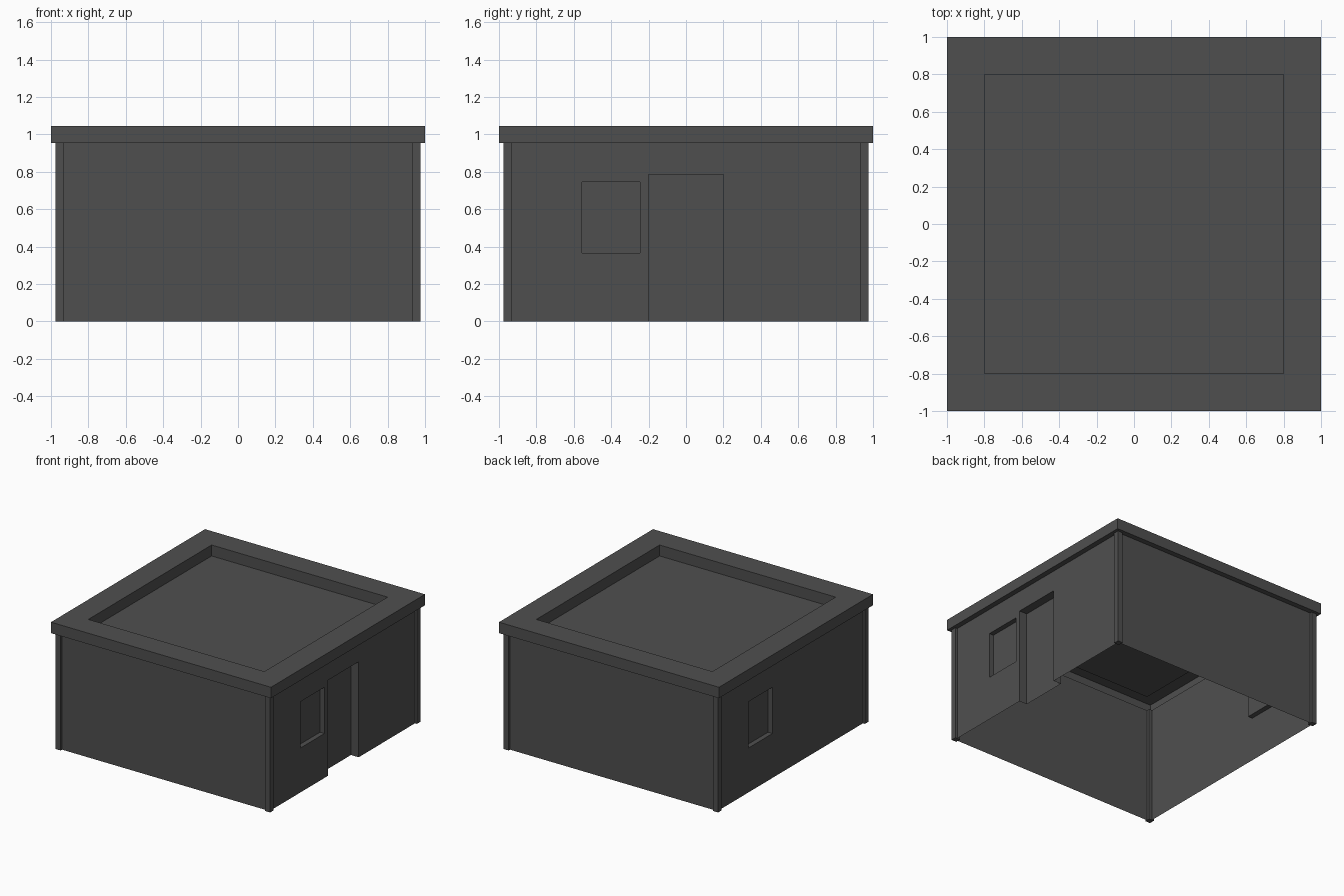
import bpy, bmesh, math
from mathutils import Matrix

if "Cube" in bpy.data.objects:
    bpy.data.objects.remove(bpy.data.objects["Cube"])

WALL = 0.957      # wall plane distance from centre
EAVE = 0.955      # underside of the roof slab
TOP = 1.045

grey = bpy.data.materials.new("dark grey")
grey.diffuse_color = (0.078, 0.078, 0.078, 1)
grey.use_nodes = True
grey.node_tree.nodes["Principled BSDF"].inputs["Base Color"].default_value = grey.diffuse_color


def quad(bm, *pts):
    bm.faces.new([bm.verts.new(p) for p in pts])


def finish(name, bm, turn=0):
    bmesh.ops.remove_doubles(bm, verts=bm.verts, dist=1e-5)
    bm.transform(Matrix.Rotation(math.radians(turn), 4, 'Z'))
    mesh = bpy.data.meshes.new(name)
    bm.to_mesh(mesh)
    bm.free()
    mesh.materials.append(grey)
    ob = bpy.data.objects.new(name, mesh)
    bpy.context.collection.objects.link(ob)
    return ob


def wall(name, turn, openings=()):
    """Thin wall facing +x with recessed openings (y0, y1, z0, z1, depth)."""
    bm = bmesh.new()
    ys = sorted({-WALL, WALL, *(v for o in openings for v in o[:2])})
    zs = sorted({0, EAVE, *(v for o in openings for v in o[2:4])})
    for a, b in zip(ys, ys[1:]):
        for c, d in zip(zs, zs[1:]):
            my, mz = (a + b) / 2, (c + d) / 2
            if any(o[0] < my < o[1] and o[2] < mz < o[3] for o in openings):
                continue
            quad(bm, (WALL, a, c), (WALL, b, c), (WALL, b, d), (WALL, a, d))
    for y0, y1, z0, z1, depth in openings:
        x, i = WALL, WALL - depth
        quad(bm, (i, y0, z0), (i, y1, z0), (i, y1, z1), (i, y0, z1))   # panel
        quad(bm, (x, y0, z0), (i, y0, z0), (i, y0, z1), (x, y0, z1))   # jambs
        quad(bm, (i, y1, z0), (x, y1, z0), (x, y1, z1), (i, y1, z1))
        quad(bm, (i, y0, z1), (i, y1, z1), (x, y1, z1), (x, y0, z1))   # head
        if z0 > 0:
            quad(bm, (x, y0, z0), (x, y1, z0), (i, y1, z0), (i, y0, z0))  # sill
    finish(name, bm, turn)


# Walls: door and window on the right, one window on the left
door = (-0.2, 0.2, 0, 0.785, 0.07)
window = (-0.555, -0.245, 0.365, 0.745, 0.04)
wall("right_wall", 0, [door, window])
wall("back_wall", 90)
wall("left_wall", 180, [window])
wall("front_wall", 270)

# Corner posts
for k, name in enumerate(["back_right", "back_left", "front_left", "front_right"]):
    bm = bmesh.new()
    bmesh.ops.create_cube(bm, size=1)
    bm.transform(Matrix.Translation((0.9525, 0.9525, EAVE / 2))
                 @ Matrix.Diagonal((0.045, 0.045, EAVE, 1)))
    finish(name + "_post", bm, 90 * k)

# Roof shell: eave underside, fascia, parapet top, parapet inside, sunken deck
bm = bmesh.new()
rings = [(WALL, EAVE), (1, EAVE), (1, TOP), (0.8, TOP), (0.8, EAVE)]
corners = [(-1, -1), (1, -1), (1, 1), (-1, 1)]
for (r0, z0), (r1, z1) in zip(rings, rings[1:]):
    for i in range(4):
        (ax, ay), (bx, by) = corners[i], corners[(i + 1) % 4]
        quad(bm, (ax * r0, ay * r0, z0), (bx * r0, by * r0, z0),
             (bx * r1, by * r1, z1), (ax * r1, ay * r1, z1))
quad(bm, *[(x * 0.8, y * 0.8, EAVE) for x, y in corners])
finish("roof", bm)
